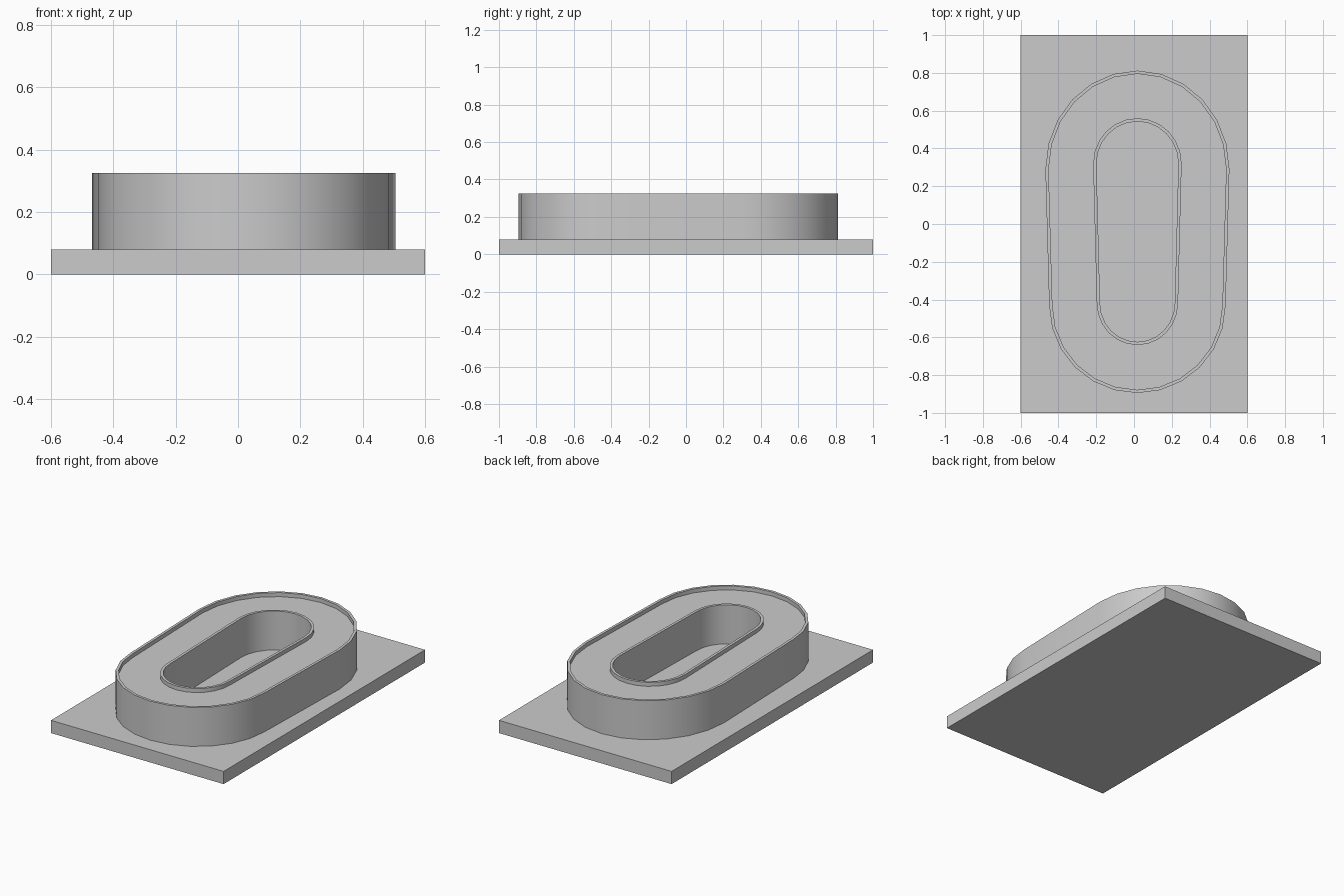
import bpy, bmesh, math

if "Cube" in bpy.data.objects:
    bpy.data.objects.remove(bpy.data.objects["Cube"])

SEGMENTS = 12
CENTRE_X = 0.018


def oval(top, bottom, inset=0.0):
    """Tapered oval outline; each end is (centre y, half width, end height)."""
    points = []
    for (cy, a, b), start in ((top, 0.0), (bottom, math.pi)):
        for i in range(SEGMENTS + 1):
            t = start + math.pi * i / SEGMENTS
            points.append((CENTRE_X + (a - inset) * math.cos(t),
                           cy + (b - inset) * math.sin(t)))
    return points


def finish(name, bm):
    bmesh.ops.recalc_face_normals(bm, faces=bm.faces)
    mesh = bpy.data.meshes.new(name)
    bm.to_mesh(mesh)
    bm.free()
    obj = bpy.data.objects.new(name, mesh)
    bpy.context.collection.objects.link(obj)
    return obj


# Base plate
bm = bmesh.new()
bmesh.ops.create_cube(bm, size=1.0)
bmesh.ops.scale(bm, vec=(1.2, 2.0, 0.08), verts=bm.verts)
bmesh.ops.translate(bm, vec=(0, 0, 0.04), verts=bm.verts)
finish("base_plate", bm)

# Oval ring with a thin raised lip along its outer and inner edges
BOTTOM, FLOOR, TOP, LIP = 0.08, 0.30, 0.325, 0.017
outer = ((0.29, 0.487, 0.522), (-0.43, 0.467, 0.465))
inner = ((0.32, 0.234, 0.24), (-0.42, 0.215, 0.221))
section = [
    (outer, 0, BOTTOM), (outer, 0, TOP), (outer, LIP, TOP), (outer, LIP, FLOOR),
    (inner, 0, FLOOR), (inner, 0, TOP), (inner, LIP, TOP), (inner, LIP, BOTTOM),
]
bm = bmesh.new()
loops = [[bm.verts.new((x, y, z)) for x, y in oval(*ends, inset)]
         for ends, inset, z in section]
for k, loop in enumerate(loops):
    following = loops[(k + 1) % len(loops)]
    for i in range(len(loop)):
        j = (i + 1) % len(loop)
        bm.faces.new((loop[i], loop[j], following[j], following[i]))
ring = finish("oval_ring", bm)

# Smooth walls, crisp rims
bpy.context.view_layer.objects.active = ring
ring.select_set(True)
bpy.ops.object.shade_smooth_by_angle(angle=math.radians(30))
